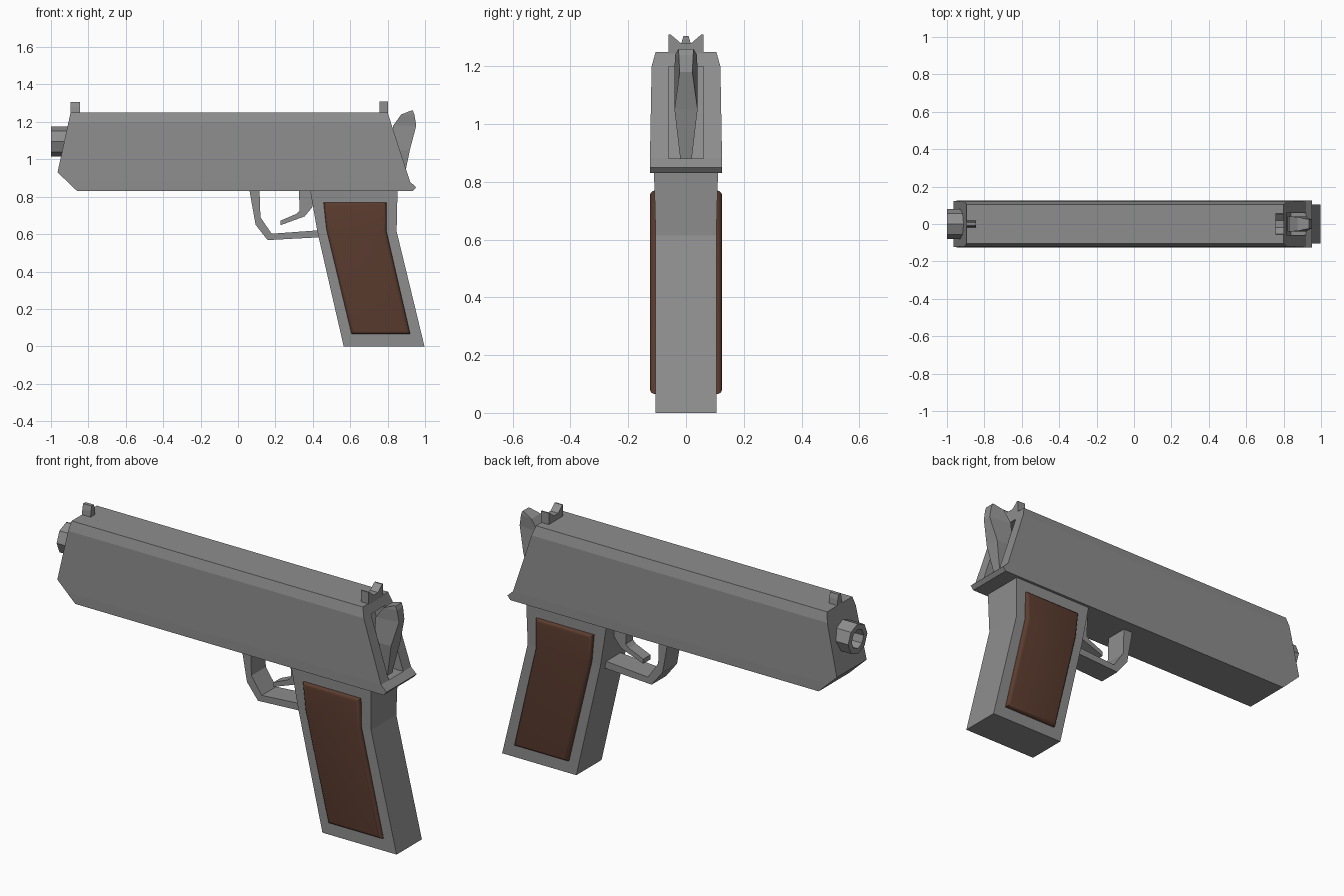
import bpy, bmesh, math
from mathutils import Vector

if "Cube" in bpy.data.objects:
    bpy.data.objects.remove(bpy.data.objects["Cube"])


def material(name, rgb):
    m = bpy.data.materials.new(name)
    m.diffuse_color = (*rgb, 1)
    m.use_nodes = True
    m.node_tree.nodes["Principled BSDF"].inputs["Base Color"].default_value = m.diffuse_color
    return m


STEEL = material("steel_grey", (0.27, 0.27, 0.27))
WOOD = material("brown_wood", (0.105, 0.045, 0.028))


def finish(bm, name, mat):
    bmesh.ops.recalc_face_normals(bm, faces=bm.faces)
    me = bpy.data.meshes.new(name)
    bm.to_mesh(me)
    bm.free()
    me.materials.append(mat)
    ob = bpy.data.objects.new(name, me)
    bpy.context.collection.objects.link(ob)
    return ob


def skin(rings, name, mat):
    """Join equal-length rings of points and cap both ends."""
    bm = bmesh.new()
    vs = [[bm.verts.new(p) for p in r] for r in rings]
    n = len(rings[0])
    for a, b in zip(vs, vs[1:]):
        for i in range(n):
            j = (i + 1) % n
            bm.faces.new((a[i], a[j], b[j], b[i]))
    bm.faces.new(vs[0])
    bm.faces.new(vs[-1])
    return finish(bm, name, mat)


def plate(pts, y0, y1, name, mat):
    """Extrude an (x, z) outline along y."""
    return skin([[(x, y, z) for x, z in pts] for y in (y0, y1)], name, mat)


def levels(rows, name, mat):
    """Stack of quads: z, front x, rear x, half width at front and at rear."""
    return skin([[(a, -wa, z), (b, -wb, z), (b, wb, z), (a, wa, z)]
                 for z, a, b, wa, wb in rows], name, mat)


# Slide with chamfered top and rear lip
slide = levels([(0.83, -0.86, 0.935, 0.125, 0.125),
                (0.85, -0.881, 0.952, 0.125, 0.125),
                (0.88, -0.912, 0.92, 0.125, 0.125),
                (0.93, -0.965, 0.904, 0.124, 0.124),
                (1.20, -0.906, 0.816, 0.119, 0.119),
                (1.25, -0.895, 0.80, 0.105, 0.105)], "slide", STEEL)

# Slot for the hammer in the rear of the slide
slot = plate([(0.84, 0.88), (1.1, 0.88), (1.1, 1.2), (0.74, 1.2)],
             -0.06, 0.06, "slot_cutter", STEEL)
slot.hide_render = True
slot.hide_set(True)
cut = slide.modifiers.new("slot", 'BOOLEAN')
cut.object = slot
cut.operation = 'DIFFERENCE'
cut.solver = 'EXACT'

# Octagonal barrel with an open bore
rings = []
for x, r in ((-0.85, 0.08), (-1.0, 0.08), (-1.0, 0.05), (-0.9, 0.05)):
    rings.append([(x, r * math.sin(i * math.pi / 4),
                   1.095 + r * math.cos(i * math.pi / 4)) for i in range(8)])
skin(rings, "barrel", STEEL)

# Sights
levels([(1.24, -0.895, -0.845, 0.02, 0.02),
        (1.28, -0.895, -0.845, 0.016, 0.016),
        (1.305, -0.895, -0.845, 0.009, 0.009)], "front_sight", STEEL)
notch = [(-0.06, 1.24), (0.06, 1.24), (0.06, 1.31), (0.053, 1.31),
         (0.018, 1.28), (-0.018, 1.28), (-0.053, 1.31), (-0.06, 1.31)]
skin([[(x, y, z) for y, z in notch] for x in (0.757, 0.802)],
     "rear_sight", STEEL)

# Hammer
levels([(0.88, 0.82, 0.884, 0.02, 0.02),
        (1.05, 0.82, 0.919, 0.04, 0.04),
        (1.18, 0.83, 0.953, 0.04, 0.022),
        (1.24, 0.873, 0.943, 0.038, 0.025),
        (1.26, 0.925, 0.935, 0.026, 0.026)], "hammer", STEEL)

# Grip frame, slightly wider at the top
levels([(0.0, 0.565, 0.997, 0.105, 0.105),
        (0.615, 0.424, 0.848, 0.105, 0.105),
        (0.84, 0.385, 0.853, 0.111, 0.111)], "grip_frame", STEEL)

# Rounded wooden panels on both sides
outline = [(0.457, 0.77), (0.794, 0.77), (0.794, 0.615),
           (0.921, 0.065), (0.607, 0.065), (0.473, 0.625)]
for side, label in ((-1, "front"), (1, "back")):
    panel = plate(outline, side * 0.09, side * 0.125,
                  label + "_grip_panel", WOOD)
    bm = bmesh.new()
    bm.from_mesh(panel.data)
    rim = [e for e in bm.edges
           if all(abs(v.co.y) > 0.12 for v in e.verts)]
    bmesh.ops.bevel(bm, geom=rim, offset=0.018, segments=4,
                    profile=0.5, affect='EDGES')
    bm.to_mesh(panel.data)
    bm.free()
    bpy.ops.object.select_all(action='DESELECT')
    panel.select_set(True)
    bpy.context.view_layer.objects.active = panel
    bpy.ops.object.shade_smooth_by_angle(angle=math.radians(35))

# Trigger guard and trigger
plate([(0.06, 0.84), (0.094, 0.65), (0.158, 0.568), (0.44, 0.583),
       (0.44, 0.621), (0.18, 0.602), (0.12, 0.69), (0.115, 0.84)],
      -0.06, 0.06, "trigger_guard", STEEL)
plate([(0.325, 0.84), (0.33, 0.725), (0.312, 0.708), (0.228, 0.672),
       (0.228, 0.648), (0.357, 0.695), (0.398, 0.745), (0.40, 0.84)],
      -0.03, 0.03, "trigger", STEEL)
